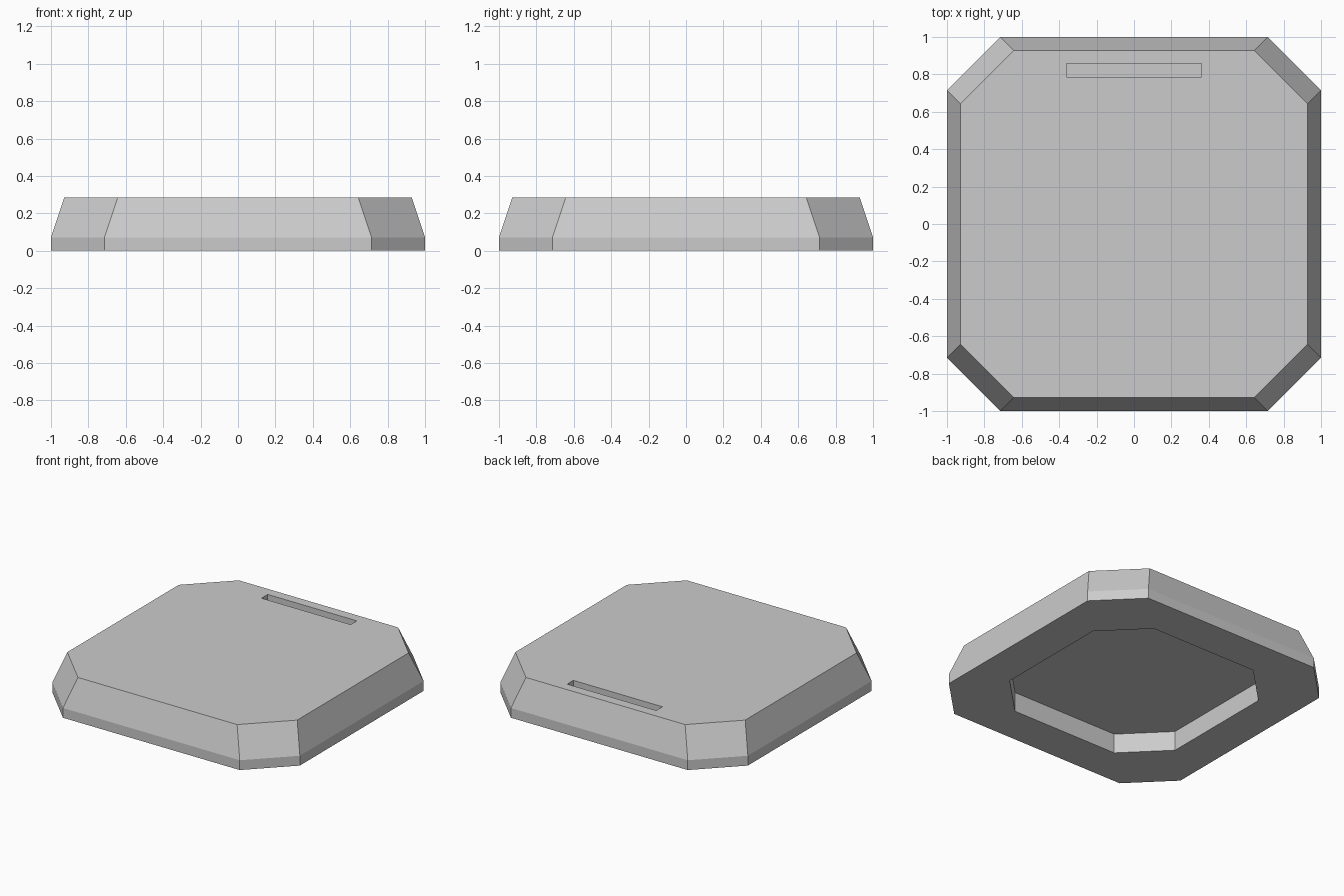
import bpy, bmesh

if "Cube" in bpy.data.objects:
    bpy.data.objects.remove(bpy.data.objects["Cube"])

U = 2 / 28  # one grid step of the design


def octagon(half, cut, z):
    """Square ring with cut corners, counter-clockwise."""
    k = half - cut
    quarter = [(half, -k), (half, k)]
    pts = []
    for _ in range(4):
        pts += [(x, y, z) for x, y in quarter]
        quarter = [(-y, x) for x, y in quarter]
    # each turn repeats two points of one side, giving eight in order
    return pts


def loft(name, rings):
    bm = bmesh.new()
    loops = [[bm.verts.new(p) for p in ring] for ring in rings]
    for a, b in zip(loops, loops[1:]):
        n = len(a)
        for i in range(n):
            j = (i + 1) % n
            bm.faces.new((a[i], a[j], b[j], b[i]))
    bm.faces.new(loops[0][::-1])
    bm.faces.new(loops[-1])
    bmesh.ops.recalc_face_normals(bm, faces=bm.faces)
    mesh = bpy.data.meshes.new(name)
    bm.to_mesh(mesh)
    bm.free()
    obj = bpy.data.objects.new(name, mesh)
    bpy.context.collection.objects.link(obj)
    return obj


def carve(target, cutter):
    mod = target.modifiers.new(cutter.name, 'BOOLEAN')
    mod.operation = 'DIFFERENCE'
    mod.solver = 'EXACT'
    mod.object = cutter
    bpy.context.view_layer.objects.active = target
    bpy.ops.object.modifier_apply(modifier=mod.name)
    bpy.data.objects.remove(cutter)


def rect(x, y0, y1, z):
    return [(-x, y0, z), (x, y0, z), (x, y1, z), (-x, y1, z)]


# Eight-sided plate: short upright rim, then sides sloping in to the top
plate = loft("plate", [octagon(14 * U, 4 * U, 0),
                       octagon(14 * U, 4 * U, U),
                       octagon(13 * U, 4 * U, 4 * U)])

# Eight-sided recess underneath
carve(plate, loft("underside_recess", [octagon(10 * U, 4 * U, -U),
                                       octagon(10 * U, 4 * U, 2 * U)]))

# Narrow slot near the back edge of the top
carve(plate, loft("top_slot", [rect(0.36, 11 * U, 12 * U, 3 * U),
                               rect(0.36, 11 * U, 12 * U, 5 * U)]))
